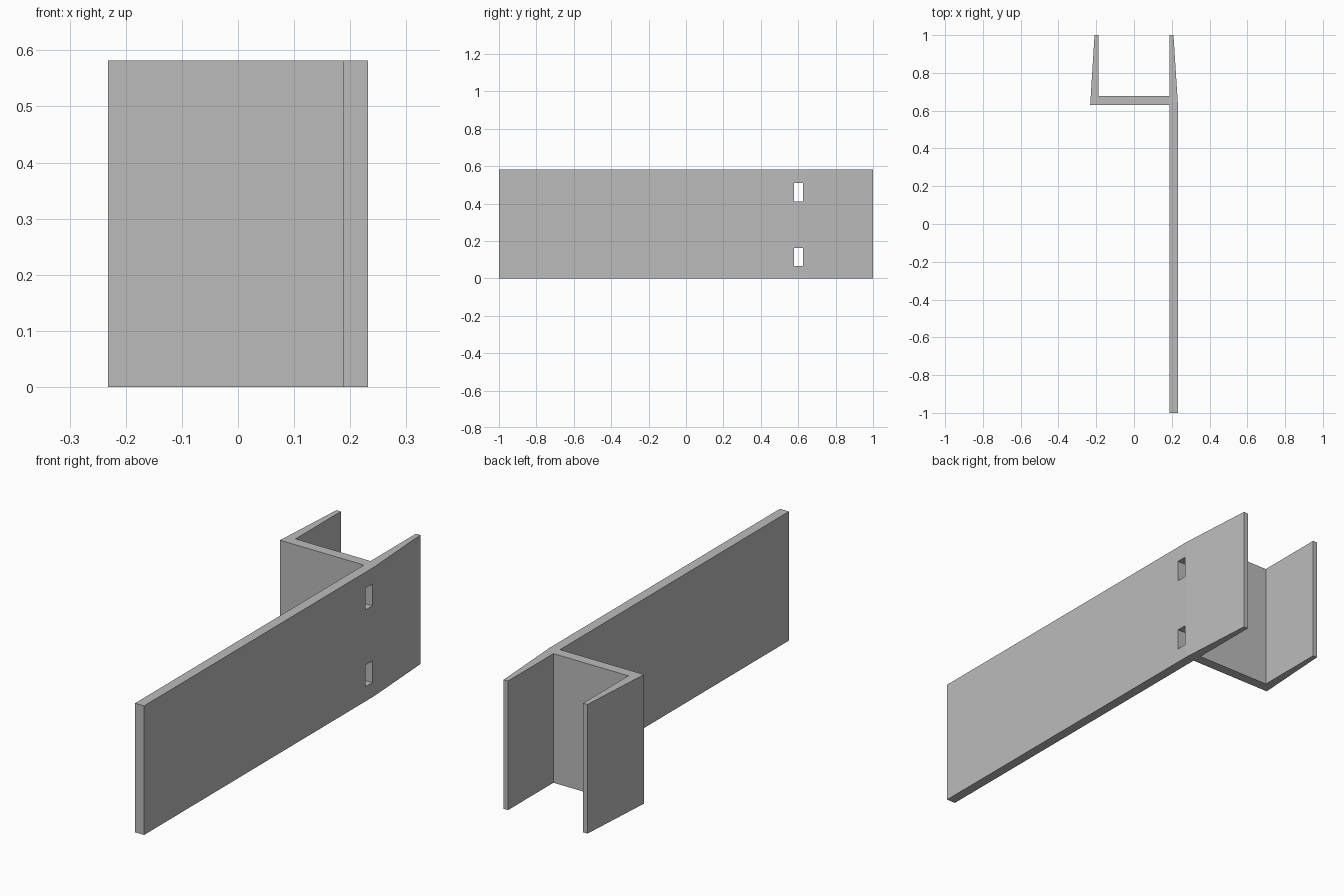
import bpy
import bmesh

cube = bpy.data.objects.get("Cube")
if cube:
    bpy.data.objects.remove(cube, do_unlink=True)

HEIGHT = 0.582
OUT, INNER, TIP = 0.232, 0.187, 0.209
WEB_FRONT, WEB_BACK = 0.63, 0.677

steel = bpy.data.materials.new("plain grey")
steel.use_nodes = True
steel.diffuse_color = (0.5, 0.5, 0.5, 1)
steel.node_tree.nodes["Principled BSDF"].inputs["Base Color"].default_value = (0.5, 0.5, 0.5, 1)


def extrude_profile(name, points, z0, z1):
    """Extrude a plan outline straight up."""
    bm = bmesh.new()
    face = bm.faces.new([bm.verts.new((x, y, z0)) for x, y in points])
    top = bmesh.ops.extrude_face_region(bm, geom=[face])["geom"]
    verts = [v for v in top if isinstance(v, bmesh.types.BMVert)]
    bmesh.ops.translate(bm, verts=verts, vec=(0, 0, z1 - z0))
    bmesh.ops.recalc_face_normals(bm, faces=bm.faces)
    mesh = bpy.data.meshes.new(name)
    bm.to_mesh(mesh)
    bm.free()
    mesh.materials.append(steel)
    obj = bpy.data.objects.new(name, mesh)
    bpy.context.collection.objects.link(obj)
    return obj


# Long plate, channel web and tapered flanges as one outline
bracket = extrude_profile("channel_bracket", [
    (INNER, -1), (OUT, -1), (OUT, WEB_FRONT + 0.01), (TIP, 1), (INNER, 1),
    (INNER, WEB_BACK), (-INNER, WEB_BACK), (-INNER, 1), (-TIP, 1),
    (-OUT, WEB_FRONT), (INNER, WEB_FRONT),
], 0, HEIGHT)

# Two slots through the long plate, just ahead of the web
for label, z0, z1 in (("lower", 0.066, 0.163), ("upper", 0.412, 0.51)):
    cutter = extrude_profile(label + "_slot_cutter", [
        (0.1, 0.577), (0.3, 0.577), (0.3, 0.625), (0.1, 0.625)], z0, z1)
    cutter.hide_render = True
    cutter.hide_set(True)
    cut = bracket.modifiers.new(label + "_slot", "BOOLEAN")
    cut.operation = "DIFFERENCE"
    cut.solver = "EXACT"
    cut.object = cutter
